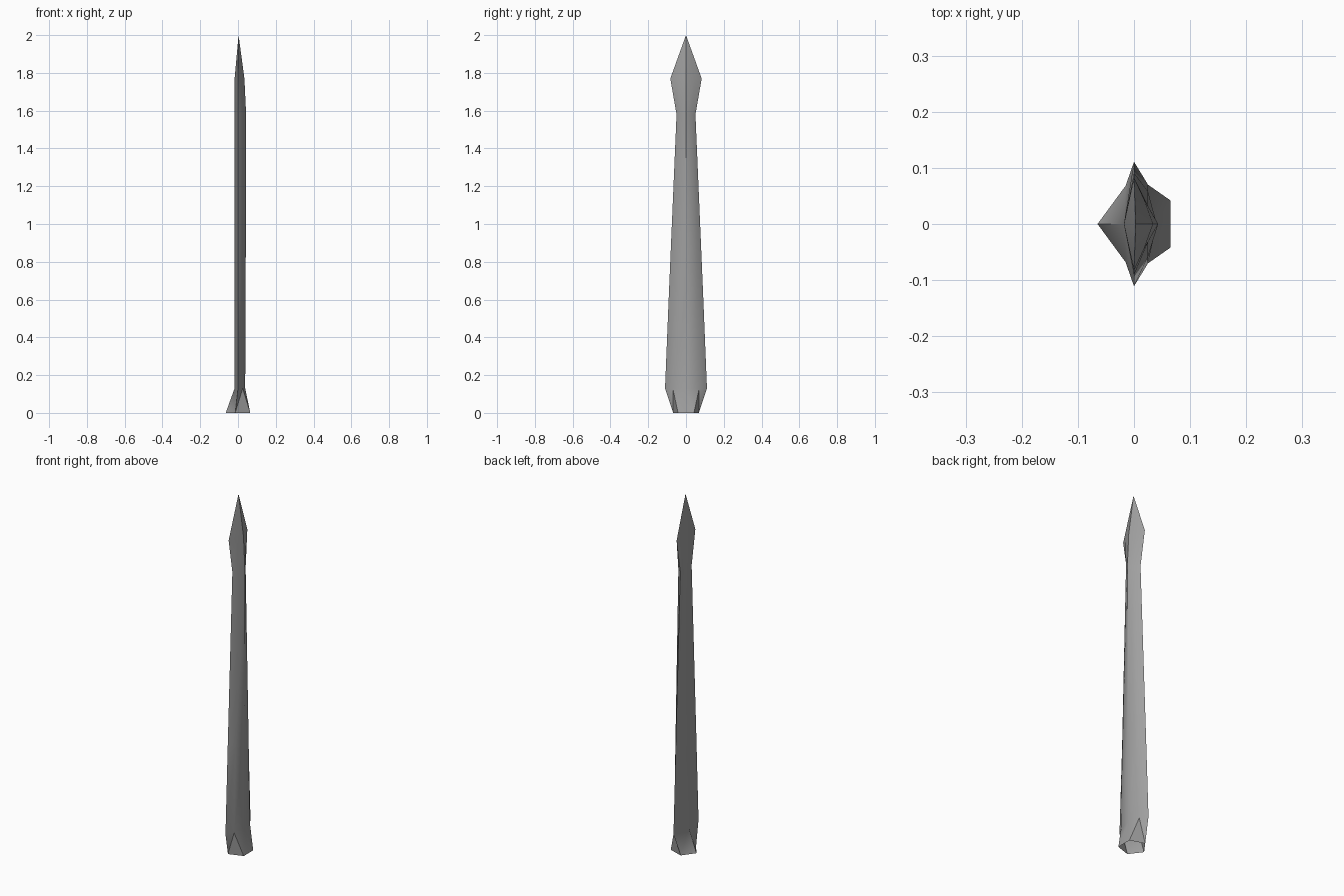
import bpy, bmesh, math

if "Cube" in bpy.data.objects:
    bpy.data.objects.remove(bpy.data.objects["Cube"])

# Mirrored cross-sections:
# z, front ridge x, (x, y) of cutting edge, (x, y) of back shoulder, back ridge x
SECTIONS = [
    (0.00, -0.065, (-0.015, 0.068), (0.065, 0.042), 0.065),
    (0.13, -0.018, (0.0, 0.111), (0.025, 0.070), 0.038),
    (0.62, -0.018, (0.0, 0.091), (0.025, 0.058), 0.0405),
    (1.58, -0.018, (0.0, 0.050), (0.025, 0.032), 0.043),
    (1.77, -0.018, (0.0, 0.083), (0.018, 0.044), 0.034),
]
TIP = (0.003, 0, 2.0)


def ring_points(z, front, edge, shoulder, back):
    half = [edge, shoulder]
    left = [(x, -y) for x, y in half]
    right = [(x, y) for x, y in reversed(half)]
    return [(x, y, z) for x, y in [(front, 0)] + left + [(back, 0)] + right]


# Blade: loft from the flared, open foot to the spear-shaped point
bm = bmesh.new()
rings = [[bm.verts.new(p) for p in ring_points(*s)] for s in SECTIONS]
tip = bm.verts.new(TIP)
n = len(rings[0])
for level, (low, high) in enumerate(zip(rings, rings[1:])):
    for i in range(n):
        j = (i + 1) % n
        if level > 0:
            bm.faces.new((low[i], low[j], high[j], high[i]))
        elif i in (0, 3, 4):  # twisted foot faces, split symmetrically
            bm.faces.new((low[i], low[j], high[i]))
            bm.faces.new((low[j], high[j], high[i]))
        else:
            bm.faces.new((low[i], low[j], high[j]))
            bm.faces.new((low[i], high[j], high[i]))
for i in range(n):
    bm.faces.new((rings[-1][i], rings[-1][(i + 1) % n], tip))

mesh = bpy.data.meshes.new("blade")
bm.to_mesh(mesh)
bm.free()
blade = bpy.data.objects.new("blade", mesh)
bpy.context.collection.objects.link(blade)

# Darker grey metal
metal = bpy.data.materials.new("dark_metal")
metal.diffuse_color = (0.35, 0.35, 0.35, 1)
metal.use_nodes = True
metal.node_tree.nodes["Principled BSDF"].inputs["Base Color"].default_value = metal.diffuse_color
mesh.materials.append(metal)

# Soft faces, crisp edges
bpy.context.view_layer.objects.active = blade
blade.select_set(True)
bpy.ops.object.shade_smooth_by_angle(angle=math.radians(30))
